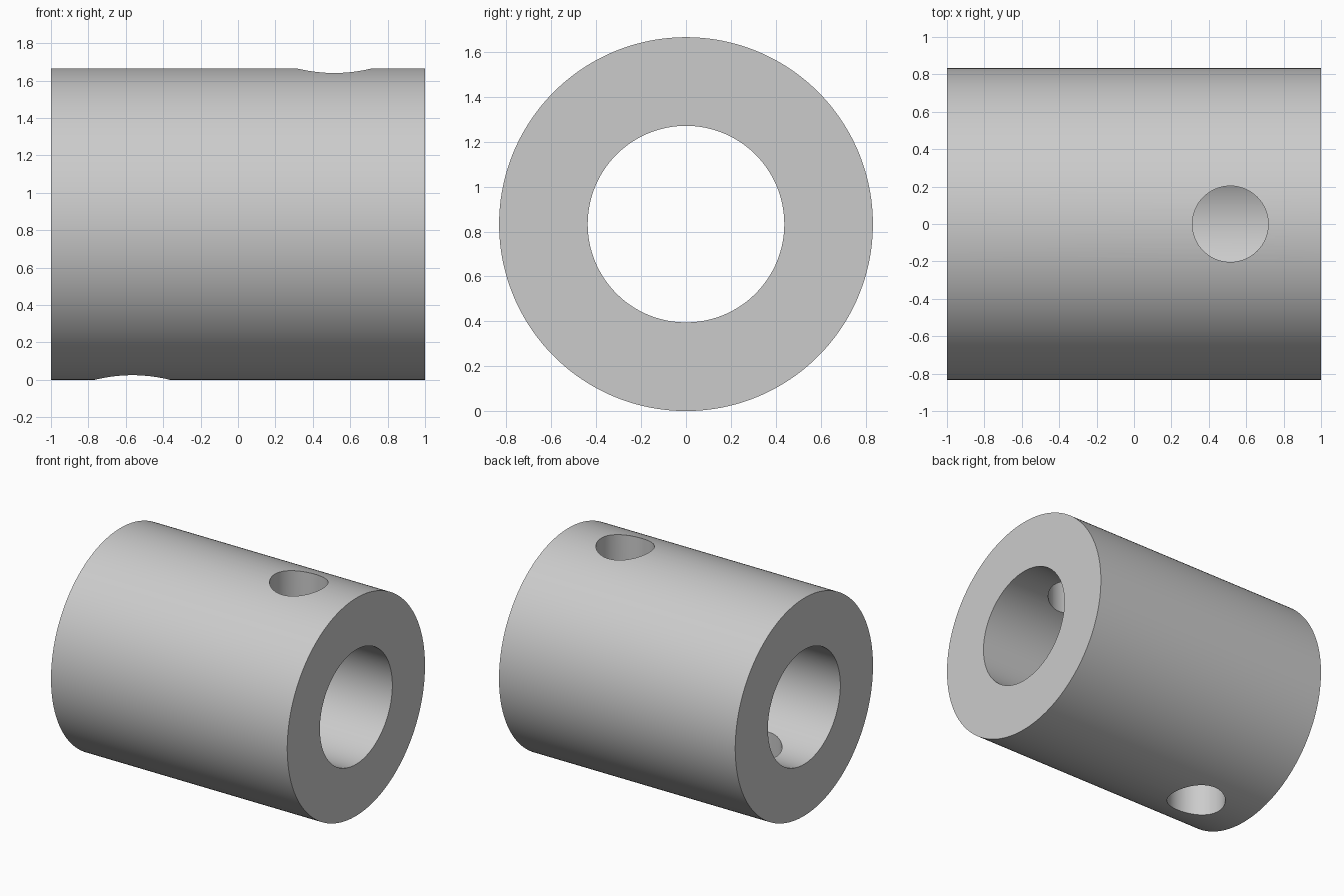
import bpy, math

if "Cube" in bpy.data.objects:
    bpy.data.objects.remove(bpy.data.objects["Cube"])

OUTER, BORE, AXIS_Z = 0.833, 0.438, 0.833
SEG = 192

grey = bpy.data.materials.new("plain_grey")
grey.diffuse_color = (0.6, 0.6, 0.6, 1)
grey.use_nodes = True
grey.node_tree.nodes["Principled BSDF"].inputs["Base Color"].default_value = grey.diffuse_color


# Thick tube lying along x: a rectangular section swept round the axis
section = [(-1, OUTER), (1, OUTER), (1, BORE), (-1, BORE)]
verts, faces = [], []
for i in range(SEG):
    a = 2 * math.pi * i / SEG
    verts += [(x, r * math.cos(a), AXIS_Z + r * math.sin(a)) for x, r in section]
    j = (i + 1) % SEG
    for k in range(4):
        m = (k + 1) % 4
        faces.append((4 * i + k, 4 * i + m, 4 * j + m, 4 * j + k))
mesh = bpy.data.meshes.new("drilled_sleeve")
mesh.from_pydata(verts, [], faces)
mesh.materials.append(grey)
sleeve = bpy.data.objects.new("drilled_sleeve", mesh)
bpy.context.collection.objects.link(sleeve)

# Make sure the normals point outwards
bpy.context.view_layer.objects.active = sleeve
sleeve.select_set(True)
bpy.ops.object.mode_set(mode='EDIT')
bpy.ops.mesh.select_all(action='SELECT')
bpy.ops.mesh.normals_make_consistent(inside=False)
bpy.ops.object.mode_set(mode='OBJECT')


# Radial holes, each through one wall only: top right and bottom left
def drill(name, x, side):
    bpy.ops.mesh.primitive_cylinder_add(
        vertices=64, radius=0.203, depth=1.2,
        location=(x, 0, AXIS_Z + side * 0.6))
    cutter = bpy.context.object
    cutter.name = name
    cutter.hide_render = True
    cutter.data.materials.append(grey)
    mod = sleeve.modifiers.new(name, 'BOOLEAN')
    mod.operation = 'DIFFERENCE'
    mod.solver = 'EXACT'
    mod.object = cutter
    bpy.ops.object.select_all(action='DESELECT')
    sleeve.select_set(True)
    bpy.context.view_layer.objects.active = sleeve
    bpy.ops.object.modifier_apply(modifier=name)
    bpy.data.objects.remove(cutter)


drill("top_hole_cutter", 0.515, 1)
drill("bottom_hole_cutter", -0.565, -1)

# Smooth walls with crisp rims
bpy.ops.object.shade_smooth_by_angle(angle=math.radians(30))
